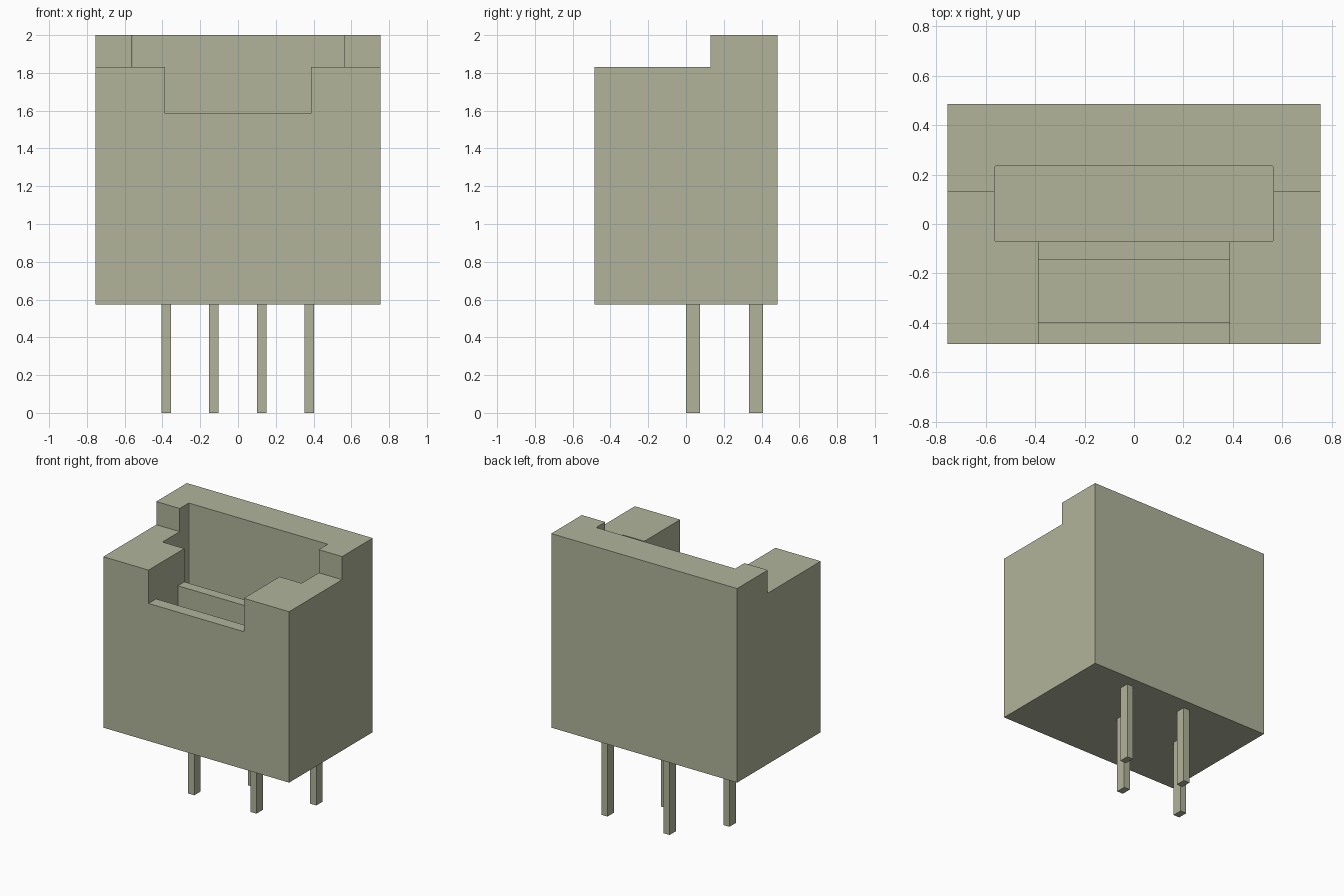
import bpy
import bmesh

default = bpy.data.objects.get("Cube")
if default:
    bpy.data.objects.remove(default, do_unlink=True)

# Single flat colour
olive = bpy.data.materials.new("olive_grey_plastic")
olive.use_nodes = True
COLOUR = (0.44, 0.456, 0.328, 1.0)
olive.diffuse_color = COLOUR
olive.node_tree.nodes["Principled BSDF"].inputs["Base Color"].default_value = COLOUR


def box(name, low, high, corner=0.0):
    """Box between two corners, optionally with rounded upright edges."""
    bm = bmesh.new()
    bmesh.ops.create_cube(bm, size=1.0)
    for v in bm.verts:
        v.co = [h if c > 0 else l for c, l, h in zip(v.co, low, high)]
    if corner:
        upright = [e for e in bm.edges
                   if abs(e.verts[0].co.z - e.verts[1].co.z) > 0.1]
        bmesh.ops.bevel(bm, geom=upright, offset=corner, segments=2,
                        profile=0.5, affect='EDGES')
    mesh = bpy.data.meshes.new(name)
    bm.to_mesh(mesh)
    bm.free()
    mesh.materials.append(olive)
    obj = bpy.data.objects.new(name, mesh)
    bpy.context.collection.objects.link(obj)
    return obj


def cut(target, cutter):
    """Subtract the cutter, bake the result and discard the cutter."""
    cutter.hide_render = True
    mod = target.modifiers.new("cut", 'BOOLEAN')
    mod.operation = 'DIFFERENCE'
    mod.solver = 'EXACT'
    mod.object = cutter
    bpy.context.view_layer.objects.active = target
    bpy.ops.object.modifier_apply(modifier=mod.name)
    bpy.data.objects.remove(cutter, do_unlink=True)


# Housing
BASE, FLOOR = 0.575, 0.83
housing = box("housing", (-0.755, -0.485, BASE), (0.755, 0.485, 2.0))

# Lowered front part, plug cavity, front notch and latch slot
cut(housing, box("front_step", (-1, -1, 1.83), (1, 0.13, 2.2)))
cut(housing, box("plug_cavity", (-0.565, -0.07, FLOOR), (0.565, 0.235, 2.2), 0.008))
cut(housing, box("front_notch", (-0.387, -1, 1.585), (0.387, 0.0, 2.1)))
cut(housing, box("latch_slot", (-0.387, -0.397, FLOOR), (0.387, -0.145, 1.7)))

# Staggered contact pins, alternating between front and rear rows
for i in range(4):
    x = -0.38 + i * 0.2525
    y = 0.037 if i % 2 == 0 else 0.371
    row = "front" if i % 2 == 0 else "rear"
    box(f"{row}_pin_{i + 1}", (x - 0.025, y - 0.037, 0.0),
        (x + 0.025, y + 0.037, BASE + 0.02))
